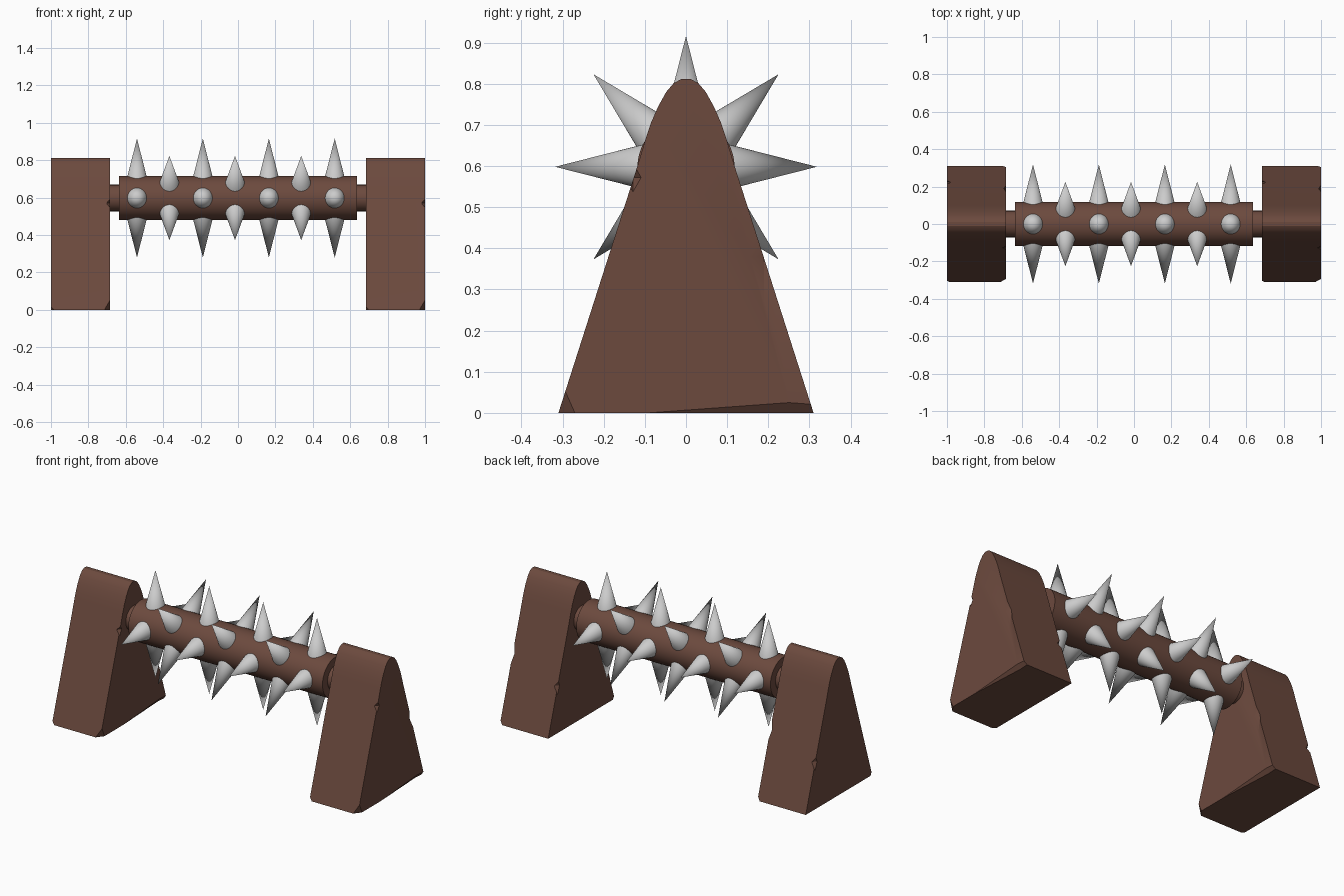
import bpy, bmesh, math
from mathutils import Matrix, Vector

if "Cube" in bpy.data.objects:
    bpy.data.objects.remove(bpy.data.objects["Cube"])

AXIS_Z = 0.598

brown = bpy.data.materials.new("brown_wood")
brown.diffuse_color = (0.15, 0.068, 0.048, 1)
brown.use_nodes = True
brown.node_tree.nodes["Principled BSDF"].inputs["Base Color"].default_value = brown.diffuse_color


def make_object(name, bm, mat=None):
    bmesh.ops.recalc_face_normals(bm, faces=bm.faces)
    mesh = bpy.data.meshes.new(name)
    bm.to_mesh(mesh)
    bm.free()
    if mat:
        mesh.materials.append(mat)
    ob = bpy.data.objects.new(name, mesh)
    bpy.context.collection.objects.link(ob)
    return ob


def select_only(ob):
    bpy.ops.object.select_all(action='DESELECT')
    ob.select_set(True)
    bpy.context.view_layer.objects.active = ob


def smooth(ob, degrees=35):
    select_only(ob)
    bpy.ops.object.shade_smooth_by_angle(angle=math.radians(degrees))


def roller(name, radius, half_length):
    bm = bmesh.new()
    bmesh.ops.create_cone(bm, cap_ends=True, segments=48, radius1=radius,
                          radius2=radius, depth=2 * half_length,
                          matrix=Matrix.Rotation(math.pi / 2, 4, 'Y'))
    ob = make_object(name, bm, brown)
    ob.location.z = AXIS_Z
    smooth(ob)


# tapered end supports: rounded wedge profile extruded along x
half = [(0.31, 0), (0.118, 0.60), (0.10, 0.66), (0.085, 0.705), (0.068, 0.744),
        (0.048, 0.78), (0.03, 0.801), (0.012, 0.811)]
profile = half + [(-y, z) for y, z in reversed(half)]
W = 0.158
bm = bmesh.new()
face = bm.faces.new([bm.verts.new((-W, y, z)) for y, z in profile])
ext = bmesh.ops.extrude_face_region(bm, geom=[face])
bmesh.ops.translate(bm, vec=(2 * W, 0, 0),
                    verts=[g for g in ext['geom'] if isinstance(g, bmesh.types.BMVert)])
support = make_object("right_support", bm, brown)

# chipped edges: centre and half-size of each octahedral bite
chips = [((W, -0.31, 0), (0.03, 0.04, 0.09)),
         ((-W, -0.31, 0), (0.015, 0.015, 0.03)),
         ((W, 0.25, -0.002), (0.02, 0.37, 0.027)),
         ((W, -0.129, 0.572), (0.02, 0.02, 0.035)),
         ((-W, 0.224, 0.275), (0.022, 0.02, 0.05)),
         ((W, 0.19, 0.38), (0.012, 0.035, 0.11))]
for centre, size in chips:
    bm = bmesh.new()
    bmesh.ops.create_uvsphere(bm, u_segments=4, v_segments=2, radius=1,
                              matrix=Matrix.LocRotScale(Vector(centre), None, Vector(size)))
    cutter = make_object("chip_cutter", bm)
    cutter.hide_render = True
    mod = support.modifiers.new("chip", 'BOOLEAN')
    mod.operation = 'DIFFERENCE'
    mod.solver = 'EXACT'
    mod.object = cutter
    select_only(support)
    bpy.ops.object.modifier_apply(modifier=mod.name)
    bpy.data.objects.remove(cutter)
smooth(support, 25)
support.location.x = 1 - W
left = bpy.data.objects.new("left_support", support.data)
left.location.x = -(1 - W)
bpy.context.collection.objects.link(left)

# spiked roller and its thinner axle
roller("roller", 0.118, 0.635)
roller("axle", 0.071, 0.70)

# rings of four spikes, every second ring turned by 45 degrees
bm = bmesh.new()
R0, R1 = 0.09, 0.318
for i, x in enumerate((-0.54, -0.367, -0.188, -0.016, 0.165, 0.338, 0.517)):
    for k in range(4):
        turn = Matrix.Rotation(math.pi / 2 * k + math.pi / 4 * (i % 2), 4, 'X')
        m = (Matrix.Translation((x, 0, AXIS_Z)) @ turn
             @ Matrix.Translation((0, 0, (R0 + R1) / 2)))
        bmesh.ops.create_cone(bm, cap_ends=True, segments=32, radius1=0.058,
                              radius2=0, depth=R1 - R0, matrix=m)
bmesh.ops.remove_doubles(bm, verts=bm.verts, dist=1e-5)
smooth(make_object("spikes", bm))
